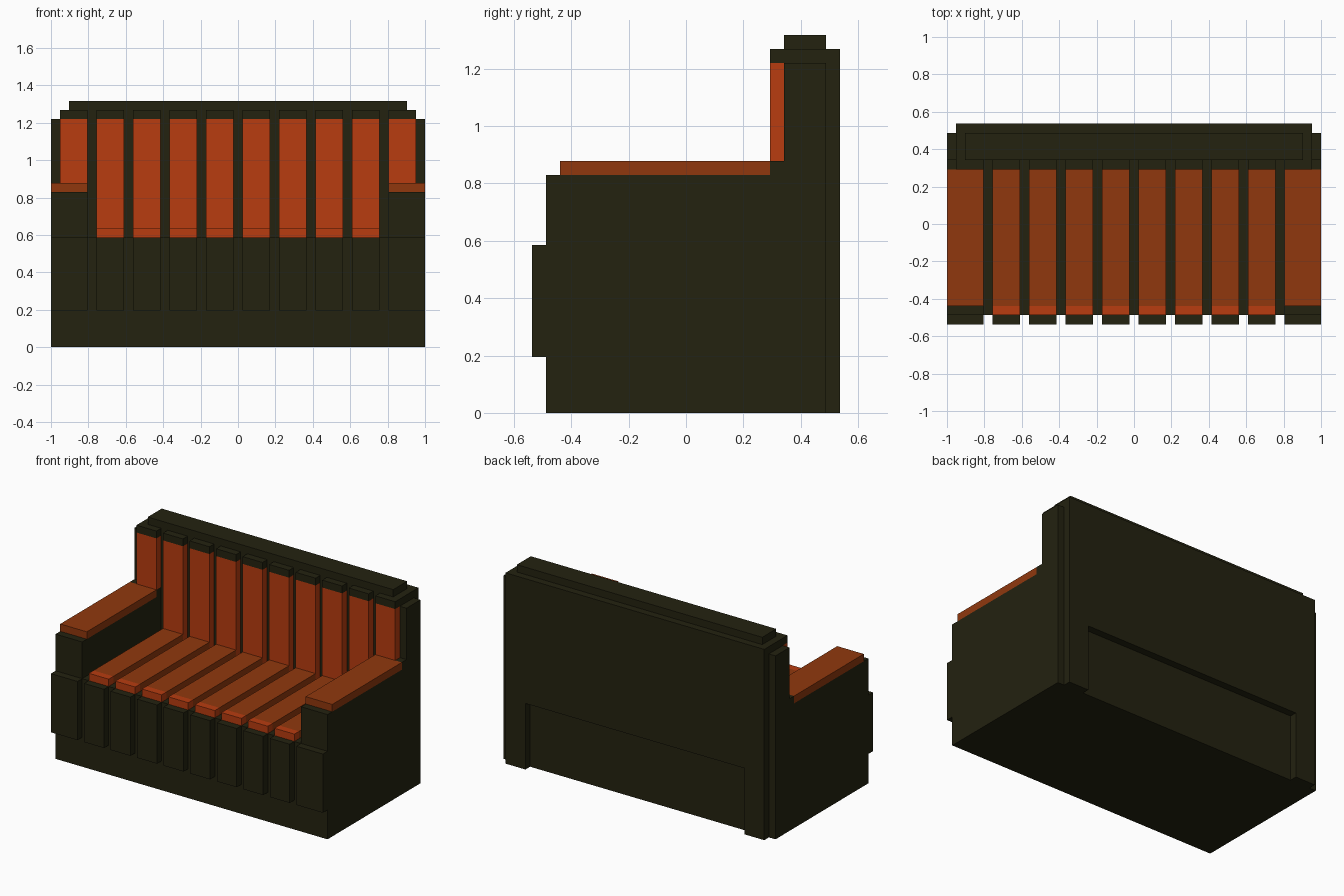
import bpy
import bmesh

U = 2 / 41  # one grid step of the blocky design

old = bpy.data.objects.get("Cube")
if old:
    bpy.data.objects.remove(old, do_unlink=True)


def material(name, rgb):
    m = bpy.data.materials.new(name)
    m.use_nodes = True
    m.diffuse_color = (*rgb, 1)
    bsdf = next(n for n in m.node_tree.nodes if n.type == "BSDF_PRINCIPLED")
    bsdf.inputs["Base Color"].default_value = (*rgb, 1)
    return m


frame = material("dark olive frame", (0.017, 0.016, 0.005))
bright = material("bright orange", (0.48, 0.045, 0.005))
rust = material("rust orange", (0.28, 0.039, 0.004))


def prism(name, mat, outline, y0, y1):
    """Extrude an outline in x and z from y0 to y1."""
    bm = bmesh.new()
    face = bm.faces.new([bm.verts.new((x * U, y0 * U, z * U)) for x, z in outline])
    ext = bmesh.ops.extrude_face_region(bm, geom=[face])
    moved = [v for v in ext["geom"] if isinstance(v, bmesh.types.BMVert)]
    bmesh.ops.translate(bm, verts=moved, vec=(0, (y1 - y0) * U, 0))
    bmesh.ops.recalc_face_normals(bm, faces=bm.faces)
    mesh = bpy.data.meshes.new(name)
    bm.to_mesh(mesh)
    bm.free()
    mesh.materials.append(mat)
    obj = bpy.data.objects.new(name, mesh)
    bpy.context.collection.objects.link(obj)
    return obj


def box(name, mat, x, y, z):
    (x0, x1), (z0, z1) = x, z
    return prism(name, mat, [(x0, z0), (x1, z0), (x1, z1), (x0, z1)], *y)


# Seat base and backrest
box("seat_base", frame, (-20.5, 20.5), (-10, 7), (0, 12))
box("back_core", frame, (-20.5, 20.5), (7, 10), (0, 25))
box("back_top_step", frame, (-19.5, 19.5), (7, 10), (25, 26))
box("back_top_rail", frame, (-18.5, 18.5), (7, 10), (26, 27))

# Rear panel with a low recess between two feet
half = [(19.5, 26), (19.5, 0), (16.5, 0), (16.5, 9)]
prism("rear_panel", frame, half + [(-x, z) for x, z in reversed(half)], 10, 11)

# Arms, arm pads and the outer back slats
for side, s in (("left", 1), ("right", -1)):
    arm = sorted((s * 16.5, s * 20.5))
    slat = sorted((s * 16.5, s * 19.5))
    box(side + "_arm", frame, arm, (-10, 6), (12, 17))
    box(side + "_arm_rear", frame, arm, (6, 7), (12, 18))
    box(side + "_arm_front_panel", frame, arm, (-11, -10), (4, 12))
    box(side + "_arm_pad", rust, arm, (-9, 6), (17, 18))
    box(side + "_outer_back_slat", bright, slat, (6, 7), (18, 25))
    box(side + "_outer_slat_cap", frame, slat, (6, 7), (25, 26))

# Eight repeated strips running down the back, over the seat and down the front
for i in range(8):
    x = (-15.5 + 4 * i, -12.5 + 4 * i)
    n = str(i + 1)
    box("back_slat_" + n, bright, x, (6, 7), (12, 25))
    box("back_slat_cap_" + n, frame, x, (6, 7), (25, 26))
    box("seat_slat_" + n, rust, x, (-9, 6), (12, 13))
    box("seat_slat_nose_" + n, bright, x, (-10, -9), (12, 13))
    box("front_panel_" + n, frame, x, (-11, -10), (4, 12))
